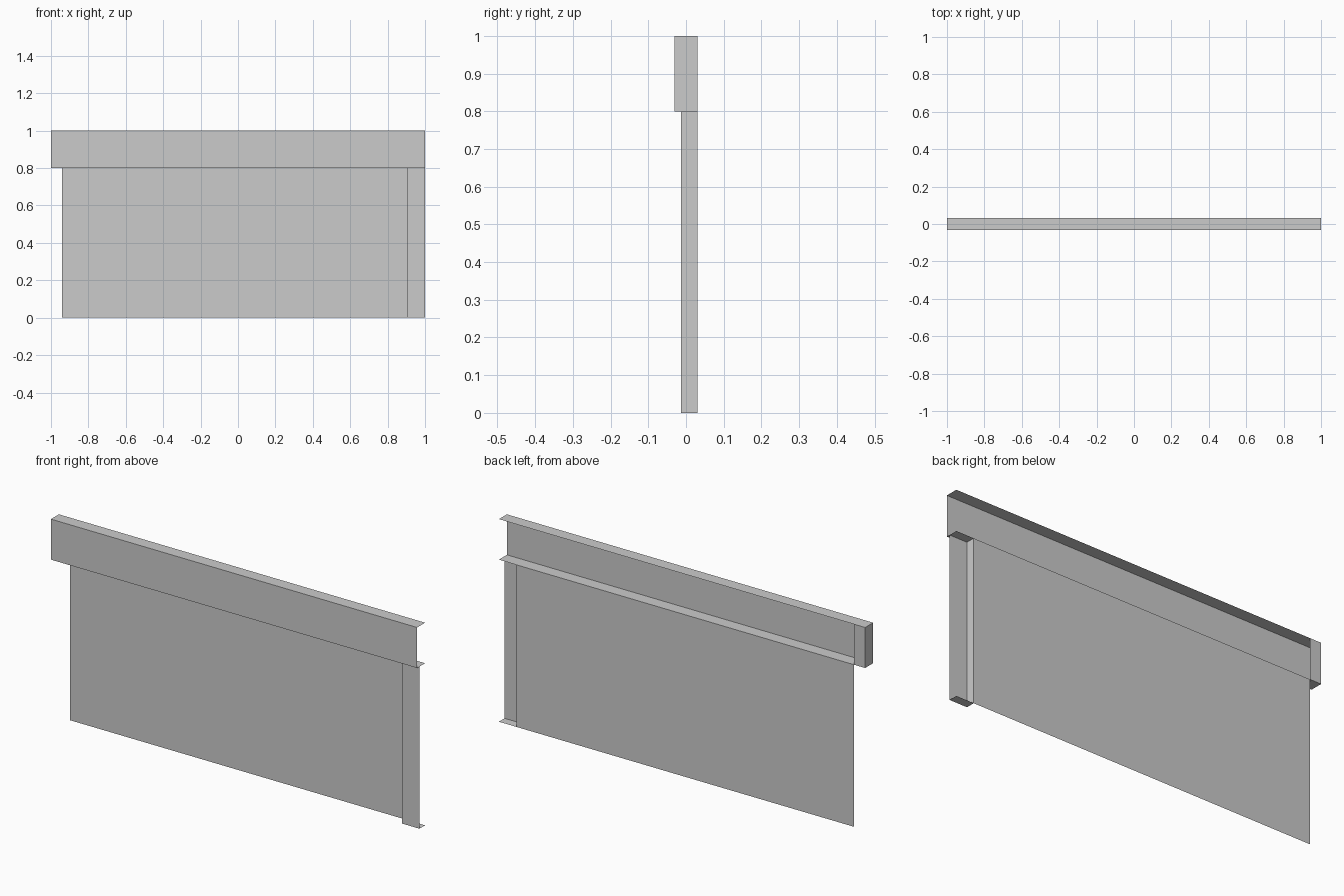
import bpy
import bmesh
from mathutils import Vector

if "Cube" in bpy.data.objects:
    bpy.data.objects.remove(bpy.data.objects["Cube"])

FRONT, BACK = -0.031, 0.031      # depth of the header
POST_FRONT = -0.013              # front of the side post
LEFT, RIGHT = -1.0, 1.0
PANEL_LEFT, POST_LEFT = -0.94, 0.905
BAND, TOP = 0.80, 1.0            # header underside and top


def folded_sheet(name, strips):
    """Thin folded sheet: each strip is an open path swept along a vector."""
    bm = bmesh.new()
    for path, sweep in strips:
        sweep = Vector(sweep)
        near = [bm.verts.new(p) for p in path]
        far = [bm.verts.new(Vector(p) + sweep) for p in path]
        for i in range(len(path) - 1):
            bm.faces.new((near[i], near[i + 1], far[i + 1], far[i]))
    bmesh.ops.remove_doubles(bm, verts=bm.verts, dist=1e-5)
    bmesh.ops.recalc_face_normals(bm, faces=bm.faces)
    mesh = bpy.data.meshes.new(name)
    bm.to_mesh(mesh)
    bm.free()
    obj = bpy.data.objects.new(name, mesh)
    bpy.context.collection.objects.link(obj)
    return obj


# Header: C channel open at the back and right, with a folded left end
channel = [(LEFT, BACK, TOP), (LEFT, FRONT, TOP),
           (LEFT, FRONT, BAND), (LEFT, BACK, BAND)]
left_end = [(LEFT, FRONT, BAND), (LEFT, BACK, BAND), (PANEL_LEFT, BACK, BAND)]
folded_sheet("header", [(channel, (RIGHT - LEFT, 0, 0)),
                        (left_end, (0, 0, TOP - BAND))])

# Main wall panel, flush with the back
folded_sheet("wall_panel", [([(PANEL_LEFT, BACK, 0), (POST_LEFT, BACK, 0)],
                             (0, 0, BAND))])

# Side post: folded front and inner side, closed at the foot
post_fold = [(POST_LEFT, BACK, 0), (POST_LEFT, POST_FRONT, 0),
             (RIGHT, POST_FRONT, 0)]
post_foot = [(POST_LEFT, POST_FRONT, 0), (RIGHT, POST_FRONT, 0)]
folded_sheet("side_post", [(post_fold, (0, 0, BAND)),
                           (post_foot, (0, BACK - POST_FRONT, 0))])
